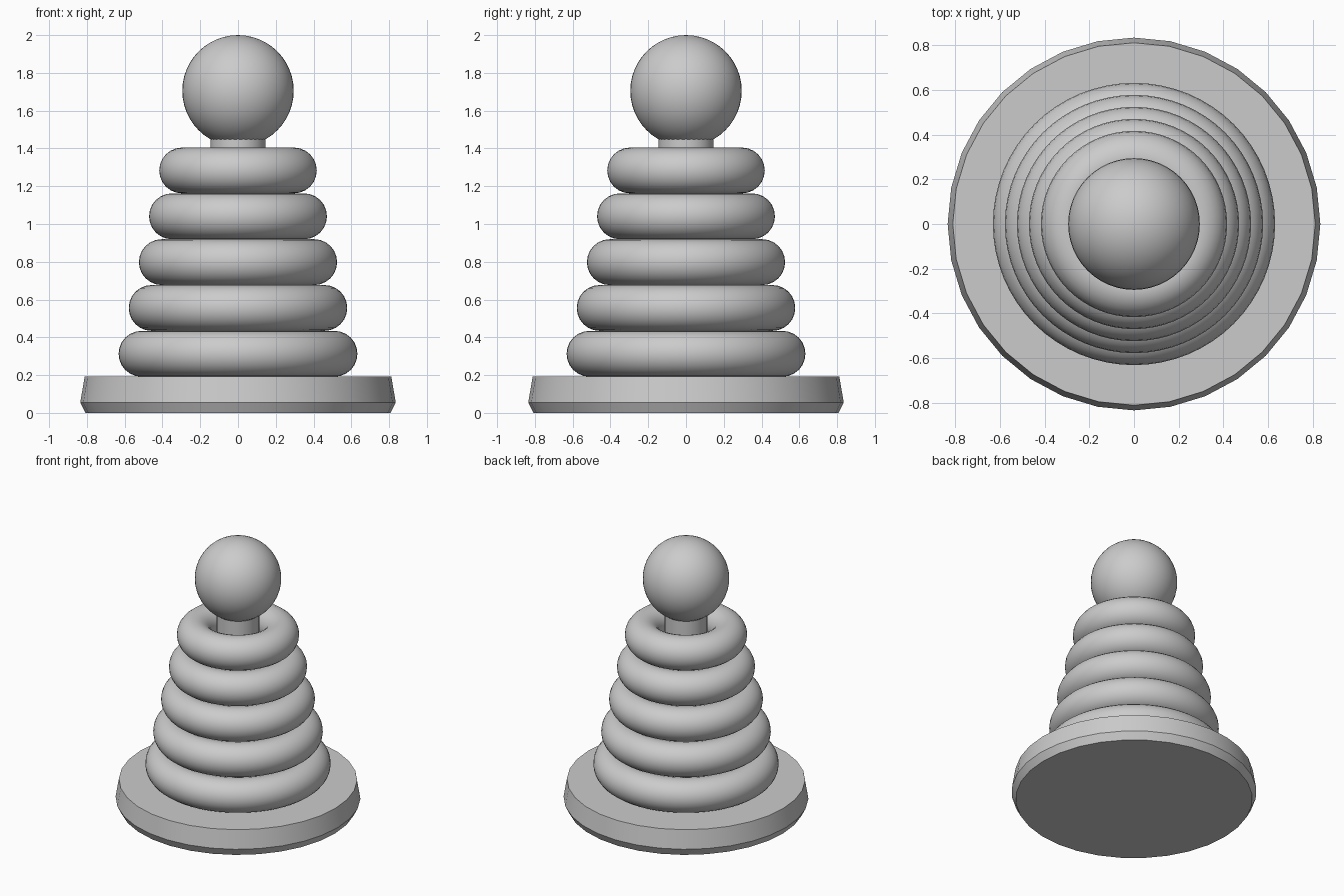
import bpy
import math

cube = bpy.data.objects.get("Cube")
if cube:
    bpy.data.objects.remove(cube, do_unlink=True)

# One plain grey for the whole toy
grey = bpy.data.materials.new("light_grey")
grey.use_nodes = True
COLOR = (0.6, 0.6, 0.6, 1.0)
grey.diffuse_color = COLOR
grey.node_tree.nodes["Principled BSDF"].inputs["Base Color"].default_value = COLOR


def finish(name):
    """Name, colour and smooth the newly added part."""
    obj = bpy.context.object
    obj.name = name
    obj.data.name = name
    obj.data.materials.append(grey)
    return obj


def smooth(obj, angle):
    bpy.ops.object.select_all(action='DESELECT')
    obj.select_set(True)
    bpy.context.view_layer.objects.active = obj
    bpy.ops.object.shade_smooth_by_angle(angle=math.radians(angle))


def turned(name, profile, sides):
    """Closed solid of revolution from (radius, height) points, bottom to top."""
    verts, faces = [], []
    for r, z in profile:
        for i in range(sides):
            a = 2 * math.pi * i / sides
            verts.append((r * math.cos(a), r * math.sin(a), z))
    for k in range(len(profile) - 1):
        for i in range(sides):
            j = (i + 1) % sides
            faces.append((k * sides + i, k * sides + j,
                          (k + 1) * sides + j, (k + 1) * sides + i))
    faces.append(tuple(reversed(range(sides))))
    top = (len(profile) - 1) * sides
    faces.append(tuple(range(top, top + sides)))
    mesh = bpy.data.meshes.new(name)
    mesh.from_pydata(verts, [], faces)
    obj = bpy.data.objects.new(name, mesh)
    bpy.context.collection.objects.link(obj)
    mesh.materials.append(grey)
    smooth(obj, 20)
    return obj


# Base disc with a tapered side and a bevelled foot
turned("base", [(0.807, 0.0), (0.835, 0.055), (0.812, 0.192)], 32)

# Central pole running up into the ball
turned("pole", [(0.146, 0.15), (0.146, 1.6)], 32)

# Five stacked rings, narrowing towards the top
TUBE = 0.1213
for n in range(5):
    bpy.ops.mesh.primitive_torus_add(
        major_segments=64, minor_segments=24,
        major_radius=0.511 - 0.0538 * n, minor_radius=TUBE,
        location=(0, 0, 0.313 + 2 * TUBE * n))
    smooth(finish(f"ring_{n + 1}"), 60)

# Ball on top
bpy.ops.mesh.primitive_uv_sphere_add(
    segments=48, ring_count=24, radius=0.295, location=(0, 0, 1.705))
smooth(finish("top_ball"), 60)
